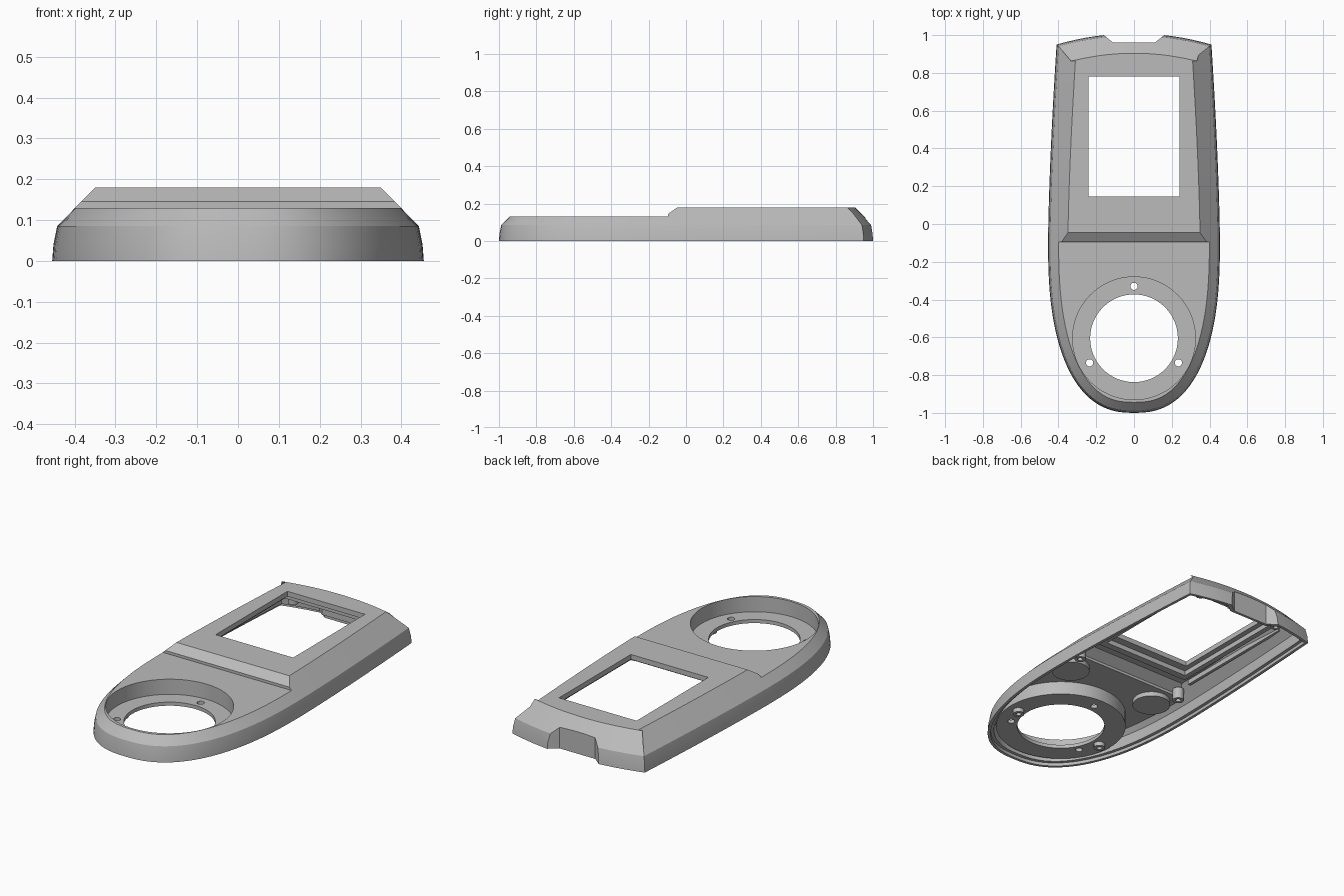
import bpy, bmesh, math
from mathutils import Vector

cube = bpy.data.objects.get("Cube")
if cube:
    bpy.data.objects.remove(cube)

grey = bpy.data.materials.new("plain grey")
grey.use_nodes = True
colour = (0.5, 0.5, 0.5, 1)
grey.diffuse_color = colour
grey.node_tree.nodes["Principled BSDF"].inputs["Base Color"].default_value = colour


def finish(name, bm):
    bmesh.ops.recalc_face_normals(bm, faces=bm.faces)
    mesh = bpy.data.meshes.new(name)
    bm.to_mesh(mesh)
    bm.free()
    mesh.materials.append(grey)
    obj = bpy.data.objects.new(name, mesh)
    bpy.context.collection.objects.link(obj)
    return obj


def loft(name, rings, closed=False):
    """Skin matching rings of points, capped or joined end to end."""
    bm = bmesh.new()
    loops = [[bm.verts.new(p) for p in ring] for ring in rings]
    pairs = list(zip(loops, loops[1:]))
    if closed:
        pairs.append((loops[-1], loops[0]))
    else:
        bm.faces.new(loops[0])
        bm.faces.new(loops[-1])
    for a, b in pairs:
        for i in range(len(a)):
            j = (i + 1) % len(a)
            bm.faces.new((a[i], a[j], b[j], b[i]))
    return finish(name, bm)


def circle(x, y, z, r, n=48):
    return [(x + r * math.cos(math.tau * i / n), y + r * math.sin(math.tau * i / n), z)
            for i in range(n)]


def cylinder(name, x, y, z0, z1, r, n=48):
    return loft(name, [circle(x, y, z, r, n) for z in (z0, z1)])


def tube(name, x, y, z0, z1, outer, inner):
    return loft(name, [circle(x, y, z, r, 24) for z, r in
                       ((z0, inner), (z0, outer), (z1, outer), (z1, inner))], True)


def box(name, x0, x1, y0, y1, z0, z1):
    return loft(name, [[(x0, y0, z), (x1, y0, z), (x1, y1, z), (x0, y1, z)]
                       for z in (z0, z1)])


def boolean(obj, other, operation="DIFFERENCE"):
    mod = obj.modifiers.new("cut", "BOOLEAN")
    mod.object, mod.operation, mod.solver = other, operation, "EXACT"
    bpy.context.view_layer.objects.active = obj
    bpy.ops.object.modifier_apply(modifier=mod.name)
    bpy.data.objects.remove(other)


# Plan outline: rounded front, tapering sides, bowed back
def make_outline():
    half, e = [], 2 / 2.45
    for i in range(29):
        a = math.pi / 2 * (1 - i / 28)
        half.append((0.455 * max(math.cos(a), 0) ** e if i else 0,
                     -0.1 - 0.9 * math.sin(a) ** e))
    for i in range(1, 13):
        t = i / 12
        half.append((0.455 - 0.045 * t ** 1.5, -0.1 + 1.05 * t))
    for i in range(1, 9):
        x = 0.41 * (1 - i / 8)
        half.append((x, 0.95 + 0.059 * (1 - (x / 0.41) ** 2)))
    return half + [(-x, y) for x, y in half[-2:0:-1]]


OUTLINE = [Vector(p) for p in make_outline()]


def outline_ring(inset, z):
    ring, n = [], len(OUTLINE)
    for i, p in enumerate(OUTLINE):
        a = (p - OUTLINE[i - 1]).normalized()
        b = (OUTLINE[(i + 1) % n] - p).normalized()
        na, nb = Vector((-a.y, a.x)), Vector((-b.y, b.x))
        q = p + (na + nb) * inset / (1 + na.dot(nb))
        ring.append((q.x, q.y, z))
    return ring


def body(name, levels):
    return loft(name, [outline_ring(d, z) for d, z in levels])


# Wedge that lowers the front deck
def step_cutter(dy, dz):
    profile = ((-1.2, 0.13), (-0.095, 0.13), (-0.095, 0.145), (-0.045, 0.18),
               (0.012, 0.22), (-1.2, 0.22))
    return loft("step_cutter", [[(x, y + dy, z + dz) for y, z in profile]
                                for x in (-0.6, 0.6)])


# Prism for the rear notch
def notch_cutter(grow):
    plan = ((0.11, 0.96), (0.16, 1.0), (0.21, 1.04))
    right = [(x + grow, y - grow) for x, y in plan]
    ring = right + [(-x, y) for x, y in right[::-1]]
    return loft("notch_cutter", [[(x, y, z) for x, y in ring] for z in (-0.1, 0.3)])


# Hollow outer shell
shell = body("shell", ((0, 0), (0.003, 0.04), (0.012, 0.085), (0.105, 0.18)))
boolean(shell, step_cutter(0, 0))
boolean(shell, notch_cutter(0))

cavity = body("cavity", ((0.03, -0.02), (0.04, 0.075), (0.112, 0.152)))
boolean(cavity, step_cutter(0.03, -0.03))
boolean(cavity, notch_cutter(0.025))
boolean(shell, cavity)

# Stepped lip along the lower rim
lip = body("lip_cutter", ((0.016, -0.02), (0.016, 0.018)))
boolean(lip, notch_cutter(0.015))
boolean(shell, lip)

# Screen window
boolean(shell, box("window_cutter", -0.24, 0.24, 0.145, 0.78, 0.1, 0.3))

# Dial recess: cup, floor opening and screw holes
DIAL = -0.605
boolean(shell, cylinder("cup", 0, DIAL, 0.025, 0.105, 0.344, 96), "UNION")
boolean(shell, cylinder("recess_cutter", 0, DIAL, 0.045, 0.3, 0.325, 96))
boolean(shell, cylinder("opening_cutter", 0, DIAL, -0.1, 0.3, 0.232, 96))
for x, y in ((0, -0.33), (0.235, -0.735), (-0.235, -0.735)):
    boolean(shell, cylinder("screw_cutter", x, y, -0.1, 0.12, 0.019, 24))

# Rails around the underside of the window
frame = box("window_frame", -0.3, 0.3, 0.06, 0.83, 0.125, 0.155)
boolean(frame, box("frame_cutter", -0.27, 0.27, 0.1, 0.8, 0.1, 0.2))

# Mirrored inner fittings
for side, s in (("left", 1), ("right", -1)):
    tube(side + "_dial_boss", s * 0.28, -0.62, 0.002, 0.027, 0.03, 0.014)
    tube(side + "_middle_boss", s * 0.34, -0.04, 0.06, 0.125, 0.03, 0.014)
    tube(side + "_rear_boss", s * 0.26, 0.86, 0.08, 0.155, 0.026, 0.012)
    cylinder(side + "_round_pad", s * 0.28, -0.19, 0.075, 0.102, 0.1)
    box(side + "_side_rail", s * 0.34 - 0.008, s * 0.34 + 0.008, 0.05, 0.8, 0.115, 0.142)

# Smooth curved walls, keep creases crisp
bpy.ops.object.select_all(action="DESELECT")
for obj in bpy.context.collection.objects:
    if obj.type == "MESH":
        obj.select_set(True)
        bpy.context.view_layer.objects.active = obj
bpy.ops.object.shade_smooth_by_angle(angle=math.radians(25))
